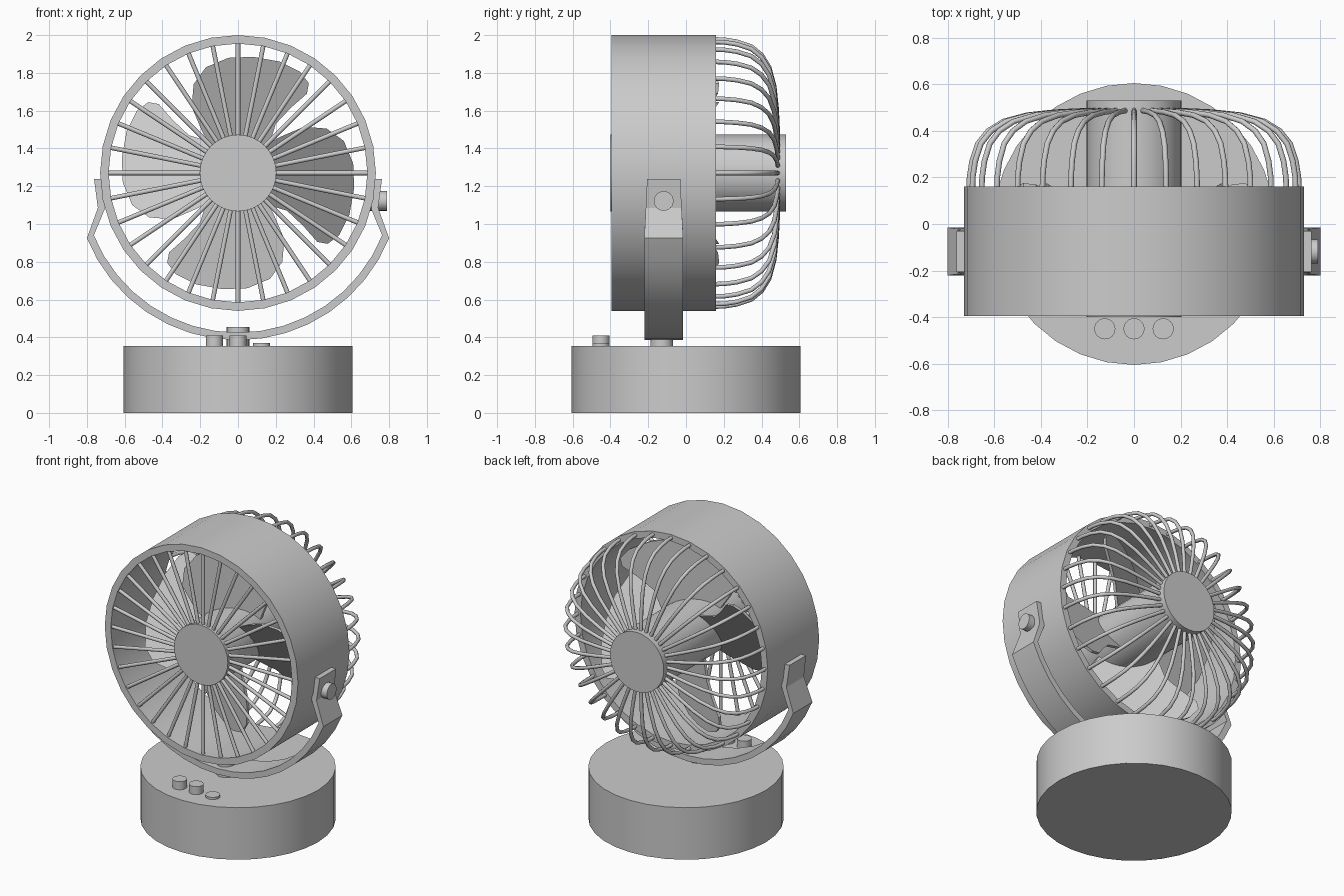
import bpy, bmesh, math
from mathutils import Matrix, Vector

if "Cube" in bpy.data.objects:
    bpy.data.objects.remove(bpy.data.objects["Cube"])

CZ = 1.27      # height of the fan axis
SIDES = 32


def finish(name, bm, angle=35):
    bmesh.ops.recalc_face_normals(bm, faces=bm.faces[:])
    me = bpy.data.meshes.new(name)
    bm.to_mesh(me)
    bm.free()
    me.shade_smooth()
    me.set_sharp_from_angle(angle=math.radians(angle))
    ob = bpy.data.objects.new(name, me)
    bpy.context.collection.objects.link(ob)
    return ob


def cylinder(name, r, a, b, centre, axis='Z', sides=SIDES):
    """Cylinder running from a to b along the axis; centre gives the other two coordinates."""
    bm = bmesh.new()
    bmesh.ops.create_cone(bm, cap_ends=True, segments=sides, radius1=r, radius2=r, depth=b - a)
    m = (a + b) / 2
    u, v = centre
    if axis == 'Z':
        mat = Matrix.Translation((u, v, m))
    elif axis == 'Y':
        mat = Matrix.Translation((u, m, v)) @ Matrix.Rotation(math.pi / 2, 4, 'X')
    else:
        mat = Matrix.Translation((m, u, v)) @ Matrix.Rotation(math.pi / 2, 4, 'Y')
    bm.transform(mat)
    return finish(name, bm)


def lathe_ring(name, profile, sides):
    """Closed (radius, y) profile spun round the fan axis."""
    bm = bmesh.new()
    rings = []
    for i in range(sides):
        t = 2 * math.pi * i / sides
        rings.append([bm.verts.new((r * math.cos(t), y, CZ + r * math.sin(t))) for r, y in profile])
    n = len(profile)
    for i in range(sides):
        p, q = rings[i], rings[(i + 1) % sides]
        for k in range(n):
            bm.faces.new((p[k], p[(k + 1) % n], q[(k + 1) % n], q[k]))
    return finish(name, bm)


def wire_spokes(name, path, radius, count=32):
    """Round wires following an (r, y) path, repeated round the fan axis."""
    cu = bpy.data.curves.new(name, 'CURVE')
    cu.dimensions = '3D'
    cu.bevel_depth = radius
    cu.bevel_resolution = 2
    cu.use_fill_caps = True
    for i in range(count):
        t = 2 * math.pi * i / count
        sp = cu.splines.new('POLY')
        sp.points.add(len(path) - 1)
        for pt, (r, y) in zip(sp.points, path):
            pt.co = (r * math.cos(t), y, CZ + r * math.sin(t), 1)
    tmp = bpy.data.objects.new(name + "_curve", cu)
    bpy.context.collection.objects.link(tmp)
    dg = bpy.context.evaluated_depsgraph_get()
    me = bpy.data.meshes.new_from_object(tmp.evaluated_get(dg))
    bpy.data.objects.remove(tmp)
    bm = bmesh.new()
    bm.from_mesh(me)
    return finish(name, bm, 50)


# Base with three buttons and the swivel pin
cylinder("base", 0.605, 0, 0.355, (0, 0))
for side, x, top in (("left", -0.125, 0.41), ("middle", 0, 0.41), ("right", 0.125, 0.37)):
    cylinder(f"button_{side}", 0.045, 0.34, top, (x, -0.45), sides=24)
cylinder("swivel_pin", 0.06, 0.34, 0.455, (0, -0.128), sides=24)

# Housing ring and central motor hub
lathe_ring("housing", [(0.73, -0.395), (0.73, 0.16), (0.685, 0.16), (0.685, -0.395)], SIDES)
cylinder("motor_hub", 0.203, -0.4, 0.53, (0, CZ), 'Y')

# Front straight grille and rear curved grille
wire_spokes("front_grille", [(0.19, -0.375), (0.70, -0.375)], 0.012)
rear = [(0.708, 0.12), (0.706, 0.2), (0.695, 0.27), (0.67, 0.345), (0.625, 0.4),
        (0.56, 0.44), (0.46, 0.467), (0.34, 0.48), (0.19, 0.487)]
wire_spokes("rear_grille", rear, 0.012)

# Four pitched blades: smooth outline as seen from the front, (sideways, outward)
outline = [(-0.12, 0.10), (-0.19, 0.22), (-0.245, 0.35), (-0.235, 0.47), (-0.17, 0.56),
           (-0.05, 0.61), (0.08, 0.615), (0.22, 0.59), (0.33, 0.535), (0.375, 0.475),
           (0.365, 0.42), (0.28, 0.345), (0.20, 0.26), (0.15, 0.10)]
for k in range(4):
    bm = bmesh.new()
    layers = []
    for dy in (-0.012, 0.012):
        layers.append([bm.verts.new((x, -0.08 + 0.65 * x + dy, z)) for x, z in outline])
    n = len(outline)
    bm.faces.new(layers[0])
    bm.faces.new(layers[1][::-1])
    for i in range(n):
        j = (i + 1) % n
        bm.faces.new((layers[0][i], layers[0][j], layers[1][j], layers[1][i]))
    bm.transform(Matrix.Translation((0, 0, CZ)) @ Matrix.Rotation(math.radians(90 * k), 4, 'Y'))
    finish(f"blade_{k + 1}", bm)

# U-shaped bracket: strip sections as (outer x, outer z, inner x, inner z, half width)
R, AZ, T = 0.863, 1.248, 0.04
half = [(0.762, 1.238, 0.727, 1.238, 0.088), (0.742, 1.085, 0.705, 1.08, 0.095)]
steps = 8
A = math.radians(68)
for i in range(steps + 1):
    a = A * (1 - i / steps)
    s, c = math.sin(a), math.cos(a)
    half.append((R * s, AZ - R * c, (R - T) * s, AZ - (R - T) * c, 0.103))
sections = half + [(-ox, oz, -ix, iz, w) for ox, oz, ix, iz, w in half[-2::-1]]
bm = bmesh.new()
loops = []
for ox, oz, ix, iz, w in sections:
    y = -0.118
    loops.append([bm.verts.new(p) for p in
                  ((ox, y - w, oz), (ox, y + w, oz), (ix, y + w, iz), (ix, y - w, iz))])
for p, q in zip(loops, loops[1:]):
    for k in range(4):
        bm.faces.new((p[k], p[(k + 1) % 4], q[(k + 1) % 4], q[k]))
bm.faces.new(loops[0])
bm.faces.new(loops[-1][::-1])
finish("bracket", bm, 15)

# Tilt knob on the right side
cylinder("tilt_knob", 0.052, 0.70, 0.79, (-0.118, 1.122), 'X', 24)
